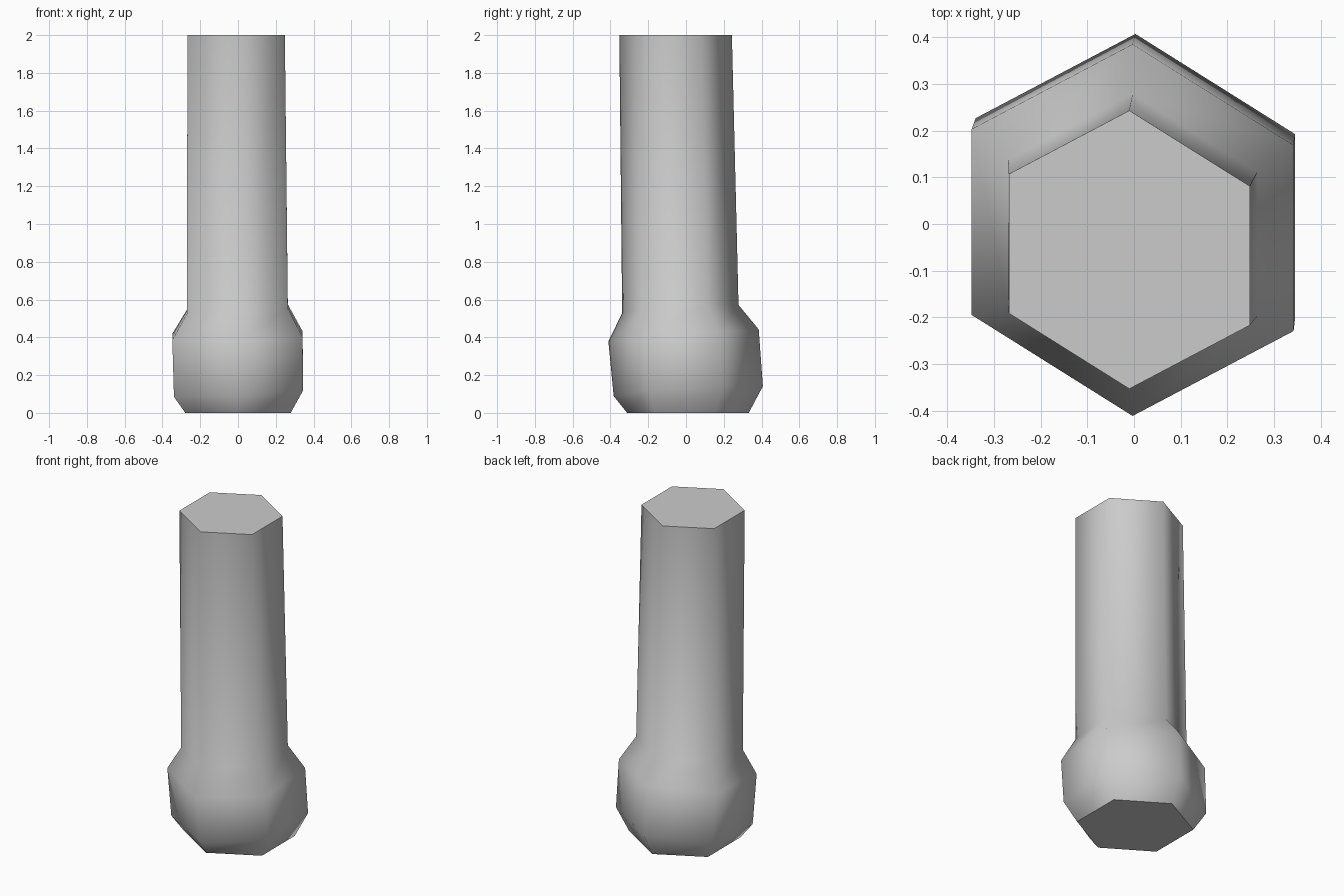
import bpy, bmesh, math

cube = bpy.data.objects.get("Cube")
if cube:
    bpy.data.objects.remove(cube)

# Single grey material
grey = bpy.data.materials.new("light grey")
grey.use_nodes = True
colour = (0.6, 0.6, 0.6, 1)
grey.diffuse_color = colour
grey.node_tree.nodes["Principled BSDF"].inputs["Base Color"].default_value = colour

SIDES = 6
SHEAR = -0.05   # slight skew of the hexagon across its width

# Hexagonal sections: height, centre x, centre y, radius, tilt along x, tilt along y
SECTIONS = [
    (0.00, 0.0, 0.01, 0.322, 0, 0),
    (0.115, 0.003, 0.012, 0.395, 0.05, 0.065),
    (0.41, -0.003, -0.013, 0.398, 0.02, 0.08),
    (0.55, -0.003, -0.03, 0.308, 0.05, 0.07),
    (2.00, -0.01, -0.055, 0.298, 0, 0),
]


def hex_ring(bm, z, cx, cy, radius, tilt_x, tilt_y):
    ring = []
    for i in range(SIDES):
        a = math.pi / 2 + i * math.tau / SIDES
        dx, dy = radius * math.cos(a), radius * math.sin(a)
        ring.append(bm.verts.new((cx + dx, cy + dy + SHEAR * dx,
                                  z + tilt_x * dx + tilt_y * dy)))
    return ring


# Tapered post with a swollen foot, lofted through the sections
bm = bmesh.new()
rings = [hex_ring(bm, *s) for s in SECTIONS]
for low, high in zip(rings, rings[1:]):
    for i in range(SIDES):
        j = (i + 1) % SIDES
        bm.faces.new((low[i], low[j], high[j], high[i])).smooth = True

# Flat end caps with crisp rims
for ring in (rings[0][::-1], rings[-1]):
    cap = bm.faces.new(ring)
    for edge in cap.edges:
        edge.smooth = False

bmesh.ops.recalc_face_normals(bm, faces=bm.faces)
mesh = bpy.data.meshes.new("hexagonal_post")
bm.to_mesh(mesh)
bm.free()
mesh.materials.append(grey)
post = bpy.data.objects.new("hexagonal_post", mesh)
bpy.context.collection.objects.link(post)
